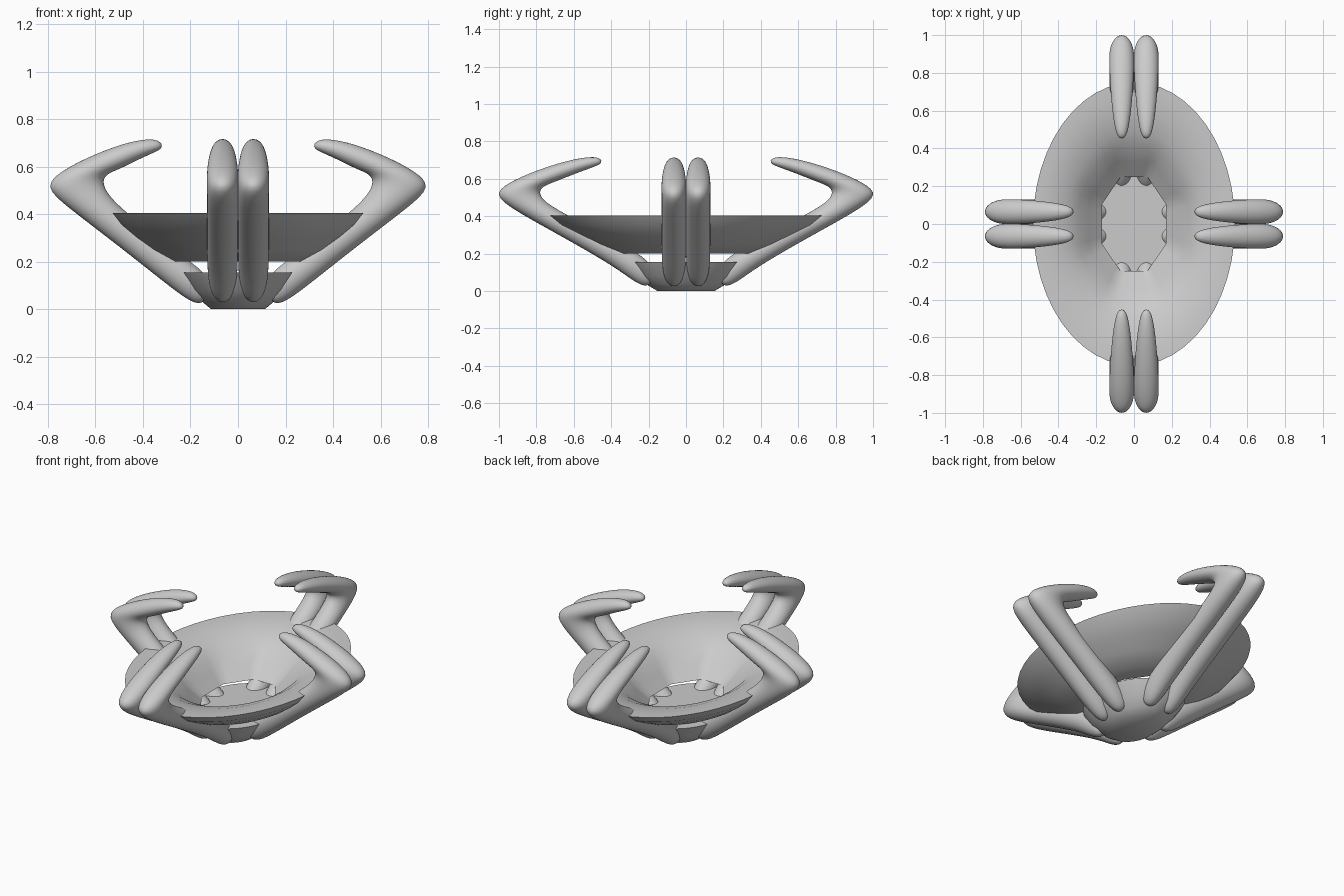
import bpy, bmesh, math
from math import cos, sin, pi

if "Cube" in bpy.data.objects:
    bpy.data.objects.remove(bpy.data.objects["Cube"])


def finish(bm, name, angle=None):
    bmesh.ops.recalc_face_normals(bm, faces=bm.faces)
    me = bpy.data.meshes.new(name)
    bm.to_mesh(me)
    bm.free()
    ob = bpy.data.objects.new(name, me)
    bpy.context.collection.objects.link(ob)
    bpy.ops.object.select_all(action='DESELECT')
    ob.select_set(True)
    bpy.context.view_layer.objects.active = ob
    if angle is None:
        bpy.ops.object.shade_smooth()
    else:
        bpy.ops.object.shade_smooth_by_angle(angle=math.radians(angle))
    return ob


def skin(bm, rings, closed=False):
    n = len(rings[0])
    pairs = list(zip(rings, rings[1:])) + ([(rings[-1], rings[0])] if closed else [])
    for a, b in pairs:
        for i in range(n):
            j = (i + 1) % n
            bm.faces.new((a[i], a[j], b[j], b[i]))


def oval_rings(bm, profile, n=48):
    # profile rows are (x radius, y radius, z, how eight-sided the ring is)
    rings = []
    for rx, ry, z, octo in profile:
        ring = []
        for i in range(n):
            a = 2 * pi * i / n
            off = (a + pi / 8) % (pi / 4) - pi / 8
            k = 1 + octo * (1 / cos(off) - 1)
            ring.append(bm.verts.new((rx * k * cos(a), ry * k * sin(a), z)))
        rings.append(ring)
    return rings


# Upper dish: thick oval ring, broad rounded top falling into an eight-sided hole
bm = bmesh.new()
dish = [(.277, .37, .2, 0), (.365, .485, .25, 0), (.44, .595, .305, 0), (.498, .69, .355, 0),
        (.535, .75, .405, 0), (.49, .68, .403, 0), (.43, .595, .392, 0), (.36, .495, .365, 0),
        (.295, .405, .325, .3), (.24, .33, .265, .9), (.17, .25, .2, 1)]
skin(bm, oval_rings(bm, dish), closed=True)
finish(bm, "upper_dish", 50)

# Lower bowl: solid with a flat top
bm = bmesh.new()
rings = oval_rings(bm, [(.113, .153, 0, 0), (.155, .21, .035, 0), (.20, .265, .08, 0), (.25, .312, .155, 0)])
skin(bm, rings)
bm.faces.new(rings[0])
bm.faces.new(rings[-1])
finish(bm, "lower_bowl", 50)

# Claw arms: rows are (outer r, outer z, inner r, inner z, half width)
SIDE = [(.15, .02, .10, .07, .028), (.20, .03, .13, .145, .055), (.30, .105, .20, .20, .065),
        (.50, .265, .38, .335, .065), (.725, .435, .53, .455, .065), (.815, .515, .575, .53, .065),
        (.75, .58, .555, .57, .066), (.60, .655, .50, .588, .062), (.44, .712, .39, .645, .048),
        (.33, .718, .305, .678, .024)]
END = [(.20, .02, .16, .075, .028), (.265, .04, .185, .145, .055), (.38, .13, .27, .215, .065),
       (.66, .29, .53, .352, .065), (.925, .435, .74, .46, .065), (1.028, .515, .79, .52, .065),
       (.96, .575, .77, .56, .066), (.80, .647, .69, .588, .062), (.595, .71, .55, .645, .048),
       (.46, .722, .435, .682, .024)]


def arm(name, rows, direction, offset, n=12):
    dx, dy = direction
    bm = bmesh.new()
    rings = []
    for ro, zo, ri, zi, w in rows:
        ring = []
        for i in range(n):
            c, s = 1.045 * cos(2 * pi * i / n), 1.045 * sin(2 * pi * i / n)
            r = (ro + ri) / 2 + (ro - ri) / 2 * c
            z = (zo + zi) / 2 + (zo - zi) / 2 * c
            t = offset + w * s
            ring.append(bm.verts.new((dx * r - dy * t, dy * r + dx * t, z)))
        rings.append(ring)
    skin(bm, rings)
    bm.faces.new(rings[0])
    bm.faces.new(rings[-1])
    ob = finish(bm, name)
    mod = ob.modifiers.new("smooth", 'SUBSURF')
    mod.levels = mod.render_levels = 2


for label, rows, d in (("right", SIDE, (1, 0)), ("left", SIDE, (-1, 0)),
                       ("back", END, (0, 1)), ("front", END, (0, -1))):
    for k, off in enumerate((-.065, .065)):
        arm(f"{label}_arm_{k + 1}", rows, d, off)
